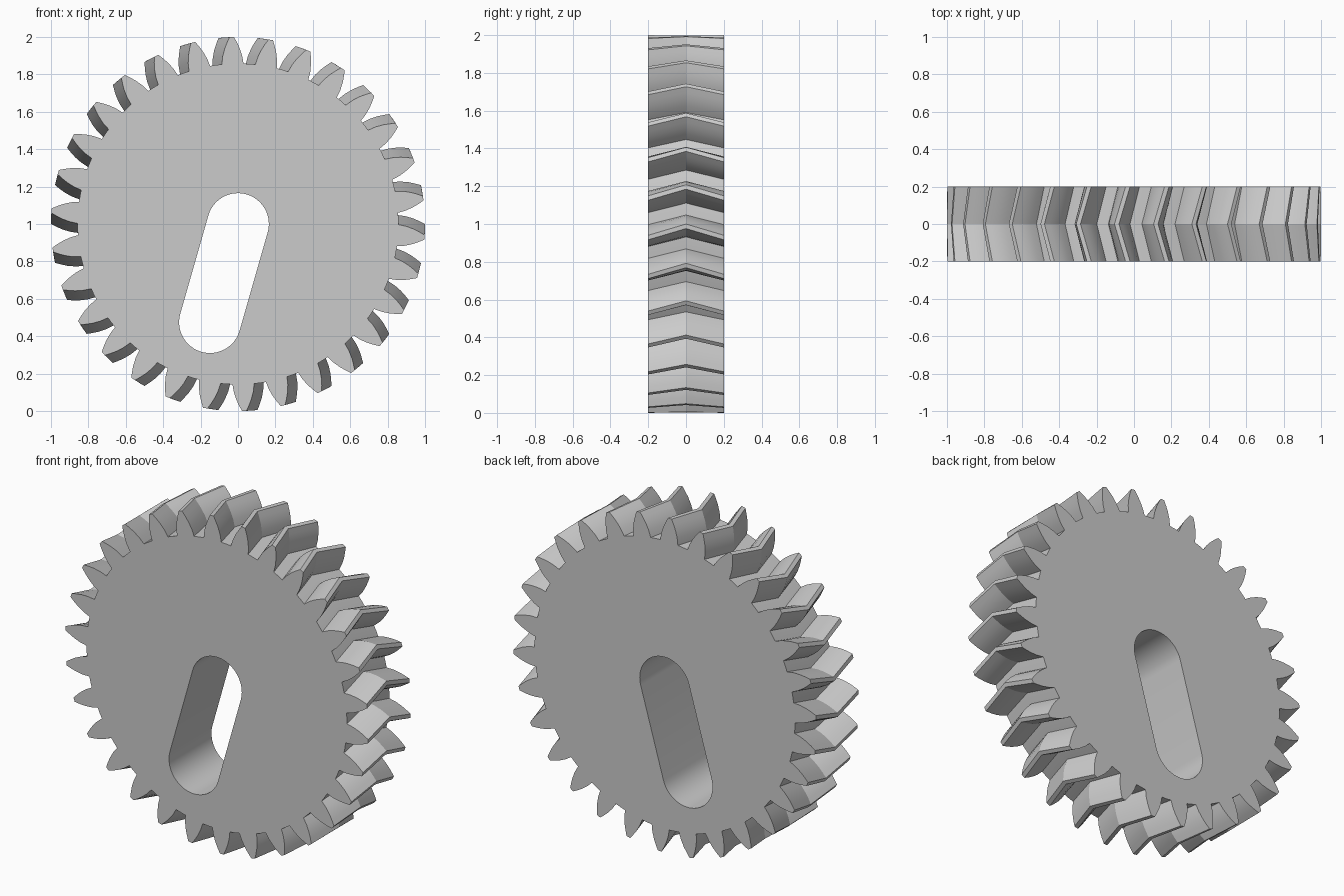
import bpy
import bmesh
from math import sin, cos, pi, radians, atan2
from mathutils import Vector

cube = bpy.data.objects.get("Cube")
if cube:
    bpy.data.objects.remove(cube)

TEETH = 30
HALF_DEPTH = 0.2
TWIST = radians(3.4)        # how far the middle plane leads the end faces
PHASE = radians(-4.1)       # first tooth on the end faces
# half tooth: (radius, half width) from root to tip
FLANK = [(0.858, 0.058), (0.90, 0.052), (0.94, 0.040), (0.97, 0.027), (1.0, 0.012)]
SLOT_TOP, SLOT_BOTTOM, SLOT_RADIUS = Vector((0, 1)), Vector((-0.15, 0.475)), 0.165


def gear_outline(turn):
    """Toothed outline as (x, z) points, turned about the axle."""
    points = []
    pitch = 2 * pi / TEETH
    for i in range(TEETH):
        centre = PHASE + turn + i * pitch
        tooth = [(r, -w / r) for r, w in FLANK] + [(r, w / r) for r, w in reversed(FLANK)]
        tooth.append((FLANK[0][0], pitch / 2))
        points += [(r * cos(centre + a), 1 + r * sin(centre + a)) for r, a in tooth]
    return points


def slot_outline(steps=24):
    """Slanted slot with round ends as (x, z) points."""
    axis = SLOT_TOP - SLOT_BOTTOM
    start = atan2(axis.y, axis.x) - pi / 2
    points = []
    for centre, first in ((SLOT_TOP, start), (SLOT_BOTTOM, start + pi)):
        for i in range(steps + 1):
            a = first + pi * i / steps
            points.append((centre.x + SLOT_RADIUS * cos(a), centre.y + SLOT_RADIUS * sin(a)))
    return points


def add_ring(bm, points, y):
    return [bm.verts.new((x, y, z)) for x, z in points]


def add_walls(bm, ring_a, ring_b):
    n = len(ring_a)
    for i in range(n):
        j = (i + 1) % n
        bm.faces.new((ring_a[i], ring_a[j], ring_b[j], ring_b[i]))


bm = bmesh.new()

# herringbone teeth: end, middle and end outlines joined by walls
front, middle, back = (add_ring(bm, gear_outline(turn), y) for turn, y in
                       ((0, -HALF_DEPTH), (TWIST, 0), (0, HALF_DEPTH)))
add_walls(bm, front, middle)
add_walls(bm, middle, back)

# slot walls
slot_front, slot_back = (add_ring(bm, slot_outline(), y) for y in (-HALF_DEPTH, HALF_DEPTH))
add_walls(bm, slot_front, slot_back)

# flat end faces around the slot
for outer, inner, side in ((front, slot_front, -1), (back, slot_back, 1)):
    edges = [bm.edges.get((ring[i - 1], ring[i])) for ring in (outer, inner) for i in range(len(ring))]
    bmesh.ops.triangle_fill(bm, edges=edges, use_beauty=True, normal=(0, side, 0))
bmesh.ops.recalc_face_normals(bm, faces=bm.faces)

mesh = bpy.data.meshes.new("herringbone_gear")
bm.to_mesh(mesh)
bm.free()
gear = bpy.data.objects.new("herringbone_gear", mesh)
bpy.context.collection.objects.link(gear)

# plain grey
grey = bpy.data.materials.new("plain_grey")
grey.use_nodes = True
colour = (0.6, 0.6, 0.6, 1)
grey.diffuse_color = colour
grey.node_tree.nodes["Principled BSDF"].inputs["Base Color"].default_value = colour
mesh.materials.append(grey)

# smooth flanks, sharp ridges
bpy.ops.object.select_all(action='DESELECT')
gear.select_set(True)
bpy.context.view_layer.objects.active = gear
bpy.ops.object.shade_smooth_by_angle(angle=radians(25))
